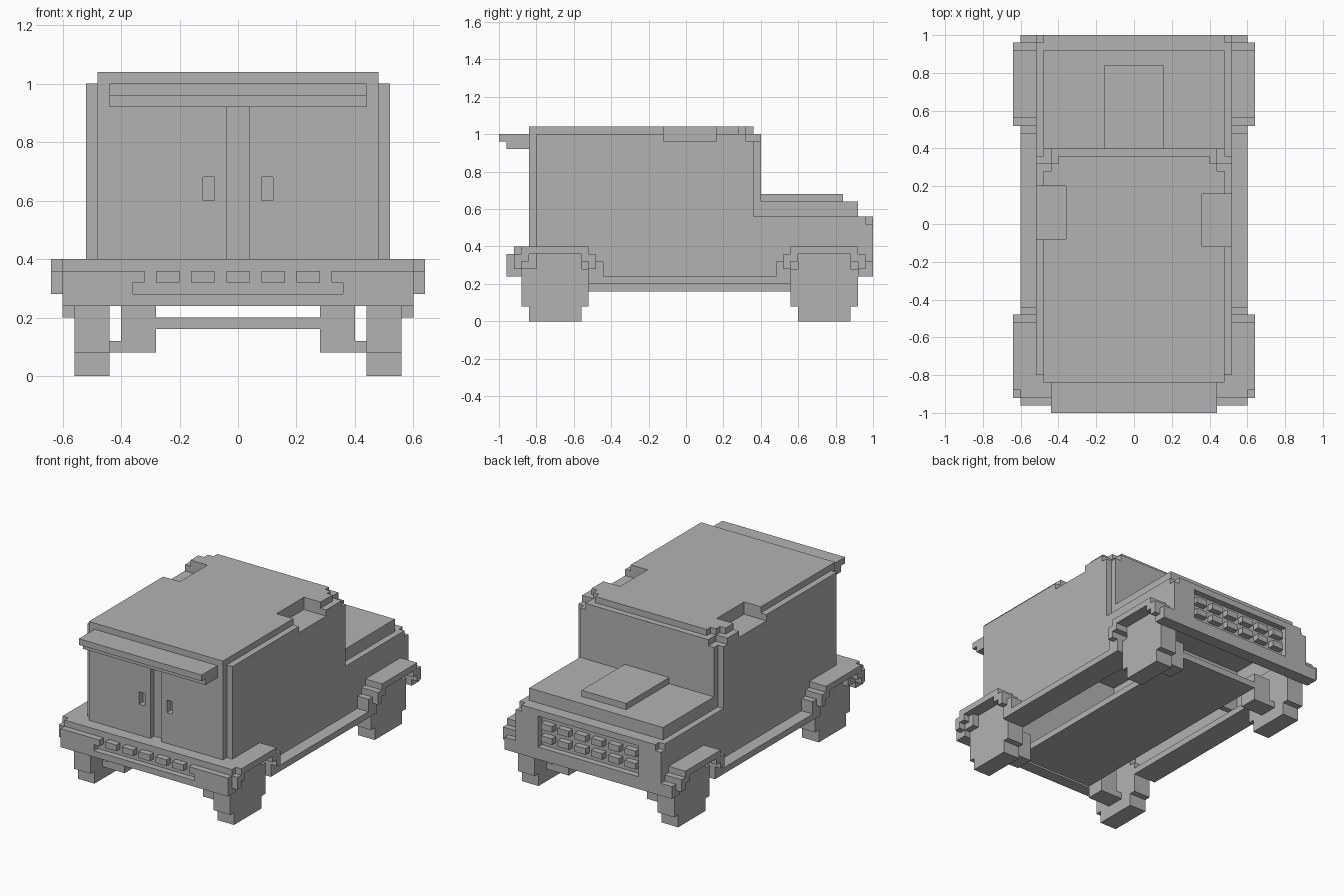
import bpy
import bmesh

cube = bpy.data.objects.get("Cube")
if cube:
    bpy.data.objects.remove(cube, do_unlink=True)

grey = bpy.data.materials.new("plain_grey")
grey.use_nodes = True
COLOUR = (0.45, 0.45, 0.45, 1)
grey.diffuse_color = COLOUR
grey.node_tree.nodes["Principled BSDF"].inputs["Base Color"].default_value = COLOUR


def blocks(name, boxes):
    """One object from boxes given as (x0, x1, y0, y1, z0, z1)."""
    bm = bmesh.new()
    for x0, x1, y0, y1, z0, z1 in boxes:
        verts = bmesh.ops.create_cube(bm, size=1)["verts"]
        for v in verts:
            v.co.x = x1 if v.co.x > 0 else x0
            v.co.y = y1 if v.co.y > 0 else y0
            v.co.z = z1 if v.co.z > 0 else z0
    mesh = bpy.data.meshes.new(name)
    bm.to_mesh(mesh)
    bm.free()
    mesh.materials.append(grey)
    obj = bpy.data.objects.new(name, mesh)
    bpy.context.collection.objects.link(obj)
    return obj


def both(boxes):
    """Add the mirror image of every box across x = 0."""
    return boxes + [(-b[1], -b[0]) + tuple(b[2:]) for b in boxes]


def carve(obj, boxes):
    """Cut boxes out of an object one at a time."""
    for box in boxes:
        cutter = blocks("cutter", [box])
        cutter.hide_render = True
        mod = obj.modifiers.new("cut", 'BOOLEAN')
        mod.operation = 'DIFFERENCE'
        mod.solver = 'EXACT'
        mod.object = cutter
        bpy.context.view_layer.objects.active = obj
        bpy.ops.object.modifier_apply(modifier=mod.name)
        bpy.data.objects.remove(cutter, do_unlink=True)


# Roof notches, one per side, and stepped windscreen corners
notches = [(0.36, 0.6, -0.12, 0.16, 0.96, 1.1), (-0.6, -0.36, -0.08, 0.20, 0.96, 1.1)]
corners = both([(0.40, 0.6, 0.32, 0.5, 1.0, 1.1), (0.44, 0.6, 0.28, 0.5, 1.0, 1.1)])

# Hollow cabin
cabin = blocks("cabin", [(-0.52, 0.52, -0.8, 0.4, 0.24, 1.0)])
carve(cabin, [(-0.48, 0.48, -0.76, 0.36, 0.1, 0.92)] + notches
      + both([(0.48, 0.6, 0.36, 0.5, 0.56, 1.1), (0.44, 0.6, 0.32, 0.5, 0.96, 1.1)]))

roof = blocks("roof", [(-0.48, 0.48, -0.84, 0.36, 1.0, 1.04)])
carve(roof, notches + corners)
blocks("roof_header", [(-0.48, 0.48, -0.84, -0.8, 0.92, 1.0)])
blocks("awning", [(-0.44, 0.44, -1.0, -0.84, 0.96, 1.0),
                  (-0.44, 0.44, -0.96, -0.84, 0.92, 0.96)])

# Double doors with sunken handles
for side, x0, x1 in (("left", 0.04, 0.48), ("right", -0.48, -0.04)):
    door = blocks(side + "_door", [(x0, x1, -0.84, -0.8, 0.32, 0.92)])
    h = 0.1 if x0 > 0 else -0.1
    carve(door, [(h - 0.02, h + 0.02, -0.9, -0.7, 0.6, 0.68)])

# Nose with sunken grille, hood and scoop
nose = blocks("nose", [(-0.52, 0.52, 0.4, 1.0, 0.24, 0.56)])
carve(nose, [(-0.48, 0.48, 0.3, 0.92, 0.1, 0.52),
             (-0.36, 0.36, 0.96, 1.1, 0.32, 0.52)]
      + both([(0.48, 0.6, 0.96, 1.1, 0.52, 0.6)]))
blocks("grille_studs", [(-0.34 + 0.12 * i, -0.26 + 0.12 * i, 0.95, 1.0, z, z + 0.04)
                        for i in range(6) for z in (0.36, 0.44)])
blocks("hood", [(-0.48, 0.48, 0.36, 0.92, 0.56, 0.64)])
blocks("hood_scoop", [(-0.16, 0.16, 0.4, 0.84, 0.64, 0.68)])
blocks("nose_bumper", [(-0.6, 0.6, 0.96, 1.0, 0.24, 0.32)])

# Door-end bumper with a row of studs on its shelf
blocks("door_bumper", [(-0.6, 0.6, -0.96, -0.88, 0.24, 0.28),
                       (-0.6, 0.6, -0.92, -0.8, 0.28, 0.4)]
       + both([(0.36, 0.6, -0.96, -0.92, 0.28, 0.32),
               (0.32, 0.36, -0.96, -0.92, 0.32, 0.36),
               (0.36, 0.6, -0.96, -0.92, 0.32, 0.36)]))
blocks("bumper_studs", [(0.12 * i - 0.04, 0.12 * i + 0.04, -0.96, -0.9, 0.32, 0.36)
                        for i in range(-2, 3)])

# Stepped wheels, arches and axle stubs
for end, c in (("door", -0.70), ("nose", 0.74)):
    blocks(end + "_wheels", both([(0.44, 0.56, c - r, c + r, z0, z1) for r, z0, z1 in
                                  ((0.14, 0, 0.08), (0.18, 0.08, 0.28), (0.14, 0.28, 0.36))]))
    arch = [(0.5, 0.64, c - 0.18, c + 0.18, 0.36, 0.4)]
    for s in (-1, 1):
        for x, a, b, z0, z1 in ((0.64, 0.14, 0.22, 0.32, 0.36),
                                (0.64, 0.18, 0.22, 0.28, 0.32),
                                (0.6, 0.18, 0.26, 0.24, 0.32)):
            y0, y1 = sorted((c + s * a, c + s * b))
            arch.append((0.5, x, y0, y1, z0, z1))
    blocks(end + "_arches", both(arch))
    blocks(end + "_axle_stubs", both([(0.28, 0.44, c - 0.06, c + 0.06, 0.08, 0.12),
                                      (0.28, 0.4, c - 0.06, c + 0.06, 0.12, 0.26)]))
    blocks(end + "_axle", [(-0.28, 0.28, c - 0.06, c + 0.06, 0.16, 0.2)])

# Running boards and chassis
blocks("running_boards", both([(0.44, 0.6, -0.52, 0.56, 0.2, 0.24)]))
blocks("chassis", [(-0.28, 0.28, -0.64, 0.68, 0.16, 0.2)])
